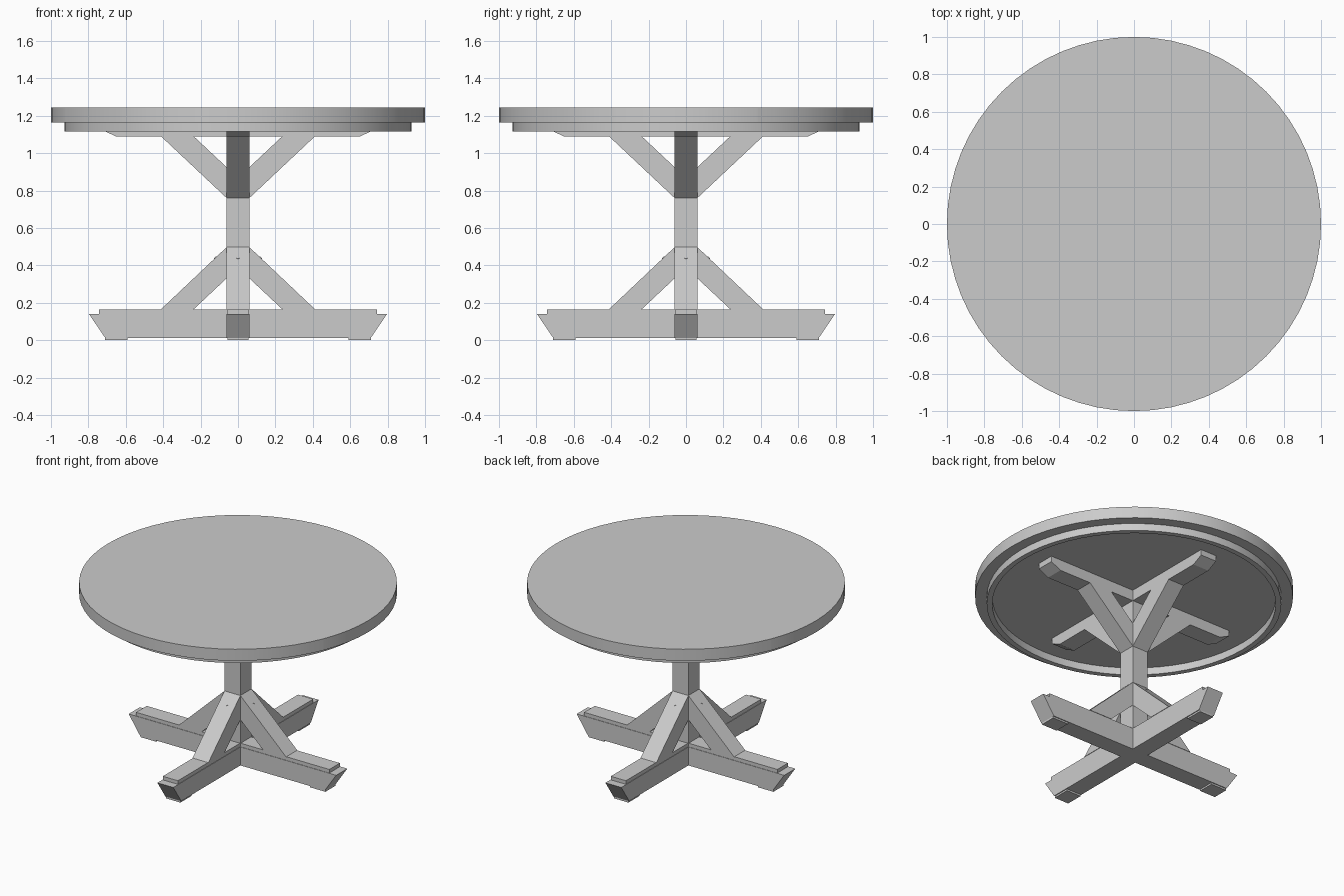
import bpy, bmesh
from math import pi, cos, sin, radians
from mathutils import Matrix, Vector

if "Cube" in bpy.data.objects:
    bpy.data.objects.remove(bpy.data.objects["Cube"])

HALF = 0.061          # half width of the timbers


def finish(bm, name, smooth=False):
    bmesh.ops.recalc_face_normals(bm, faces=bm.faces)
    me = bpy.data.meshes.new(name)
    bm.to_mesh(me)
    bm.free()
    ob = bpy.data.objects.new(name, me)
    bpy.context.collection.objects.link(ob)
    if smooth:
        bpy.ops.object.select_all(action='DESELECT')
        ob.select_set(True)
        bpy.context.view_layer.objects.active = ob
        bpy.ops.object.shade_smooth_by_angle(angle=radians(30))
    return ob


def prism(name, profile, half=HALF, turn=0.0):
    """Extrude an (x, z) profile across y, then turn it about z."""
    bm = bmesh.new()
    face = bm.faces.new([bm.verts.new((x, -half, z)) for x, z in profile])
    ext = bmesh.ops.extrude_face_region(bm, geom=[face])
    bmesh.ops.translate(bm, vec=(0, 2 * half, 0),
                        verts=[v for v in ext['geom'] if isinstance(v, bmesh.types.BMVert)])
    bmesh.ops.rotate(bm, verts=bm.verts, cent=(0, 0, 0), matrix=Matrix.Rotation(turn, 3, 'Z'))
    return finish(bm, name)


def beams(name, half_profile, half=HALF):
    """Cross of timbers: one through beam and two half beams butted against it.
    half_profile runs from the bottom edge to the top edge of the +x end."""
    mirrored = [(-x, z) for x, z in reversed(half_profile)]
    prism(name + "_long", half_profile + mirrored, half)
    z0, z1 = half_profile[0][1], half_profile[-1][1]
    for side, turn in (("back", pi / 2), ("front", -pi / 2)):
        prism(f"{name}_{side}", half_profile + [(half, z1), (half, z0)], half, turn)


# Round top cut into five planks
seams = [-1.1, -0.383, -0.128, 0.131, 0.386, 1.1]
for i in range(5):
    bm = bmesh.new()
    bmesh.ops.create_cone(bm, cap_ends=True, segments=64, radius1=1, radius2=1, depth=0.08,
                          matrix=Matrix.Translation((0, 0, 1.205)))
    for y, sign in ((seams[i], -1), (seams[i + 1], 1)):
        cut = bmesh.ops.bisect_plane(bm, geom=bm.verts[:] + bm.edges[:] + bm.faces[:],
                                     plane_co=(0, y, 0), plane_no=(0, sign, 0), clear_outer=True)
        edges = [e for e in cut['geom_cut'] if isinstance(e, bmesh.types.BMEdge)]
        if edges:
            bmesh.ops.holes_fill(bm, edges=edges, sides=0)
    finish(bm, f"top_plank_{i + 1}", smooth=True)

# Apron ring under the top
bm = bmesh.new()
n = 64
rings = [[bm.verts.new((r * cos(2 * pi * k / n), r * sin(2 * pi * k / n), z)) for k in range(n)]
         for r, z in ((0.927, 1.115), (0.927, 1.165), (0.892, 1.165), (0.892, 1.115))]
for a in range(4):
    p, q = rings[a], rings[(a + 1) % 4]
    for k in range(n):
        m = (k + 1) % n
        bm.faces.new((p[k], p[m], q[m], q[k]))
finish(bm, "apron_ring", smooth=True)

# Crossed bearers, base beams and base cap strips
beams("top_bearer", [(0.655, 1.09), (0.73, 1.126), (0.73, 1.165)])
beams("base_beam", [(0.71, 0.012), (0.797, 0.14)])
beams("base_cap", [(0.742, 0.14), (0.742, 0.165)], half=0.058)

# Centre post
prism("post", [(-HALF, 0.165), (HALF, 0.165), (HALF, 1.09), (-HALF, 1.09)])

# Four sides: lower and upper braces, foot pads and brace screws
for i in range(4):
    turn = i * pi / 2
    prism(f"lower_brace_{i + 1}",
          [(HALF, 0.33), (0.237, 0.165), (0.412, 0.165), (HALF, 0.497)], turn=turn)
    prism(f"upper_brace_{i + 1}",
          [(HALF, 0.925), (0.237, 1.09), (0.412, 1.09), (HALF, 0.76)], turn=turn)
    prism(f"foot_pad_{i + 1}",
          [(0.59, 0), (0.71, 0), (0.71, 0.012), (0.59, 0.012)], half=0.055, turn=turn)
    slope = Vector((0.332, 0, 0.351)).to_track_quat('Z', 'Y').to_matrix().to_4x4()
    bm = bmesh.new()
    bmesh.ops.create_cone(bm, cap_ends=True, segments=12, radius1=0.008, radius2=0.008, depth=0.006,
                          matrix=Matrix.Rotation(turn, 4, 'Z')
                          @ Matrix.Translation((0.121, 0, 0.44)) @ slope)
    finish(bm, f"brace_screw_{i + 1}")
